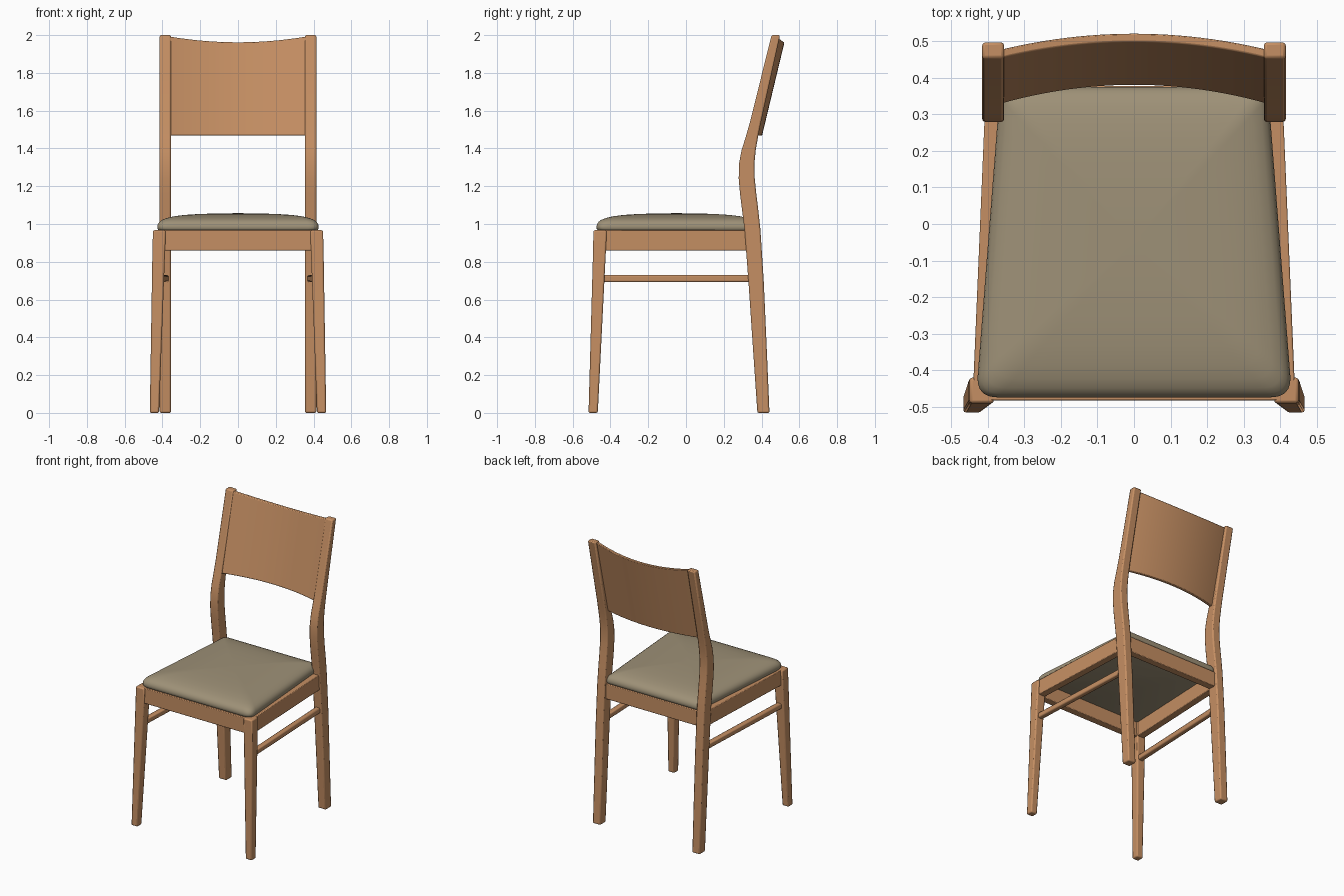
import bpy, bmesh, math
from mathutils import Vector

if "Cube" in bpy.data.objects:
    bpy.data.objects.remove(bpy.data.objects["Cube"])


def material(name, rgb):
    m = bpy.data.materials.new(name)
    m.diffuse_color = (*rgb, 1)
    m.use_nodes = True
    m.node_tree.nodes["Principled BSDF"].inputs["Base Color"].default_value = m.diffuse_color
    return m


wood = material("warm wood", (0.56, 0.275, 0.125))
fabric = material("beige fabric", (0.342, 0.283, 0.185))


def loft(name, rings, mat, bevel=0.0, angle=40):
    """Skin closed rings of equal length and cap both ends."""
    bm = bmesh.new()
    vr = [[bm.verts.new(p) for p in r] for r in rings]
    n = len(vr[0])
    for a, b in zip(vr, vr[1:]):
        for i in range(n):
            j = (i + 1) % n
            bm.faces.new((a[i], a[j], b[j], b[i]))
    bm.faces.new(vr[0][::-1])
    bm.faces.new(vr[-1])
    bmesh.ops.recalc_face_normals(bm, faces=bm.faces)
    me = bpy.data.meshes.new(name)
    bm.to_mesh(me)
    bm.free()
    me.materials.append(mat)
    ob = bpy.data.objects.new(name, me)
    bpy.context.collection.objects.link(ob)
    bpy.ops.object.select_all(action='DESELECT')
    bpy.context.view_layer.objects.active = ob
    ob.select_set(True)
    if bevel:
        mod = ob.modifiers.new("soft edges", 'BEVEL')
        mod.width = bevel
        mod.segments = 2
        mod.limit_method = 'ANGLE'
        mod.angle_limit = math.radians(40)
    bpy.ops.object.shade_smooth_by_angle(angle=math.radians(angle))
    return ob


def rect(x0, x1, y0, y1, z, s=1):
    return [(s * x, y, z) for x, y in ((x0, y0), (x1, y0), (x1, y1), (x0, y1))]


def xz_rect(xc, w, y, z0, z1, s=1):
    return [(s * (xc + dx), y, z) for dx, z in
            ((-w / 2, z0), (w / 2, z0), (w / 2, z1), (-w / 2, z1))]


# back leg side profile: height, front y, back y
profile = [(0, .378, .442), (.35, .354, .427), (.69, .331, .412), (.97, .310, .394),
           (1.08, .296, .382), (1.16, .286, .372), (1.24, .279, .364), (1.32, .281, .362),
           (1.39, .294, .369), (1.46, .316, .381), (1.54, .339, .397), (2.0, .453, .498)]

for side, s in (("left", -1), ("right", 1)):
    loft(side + "_back_leg", [rect(.355, .415, f, b, z, s) for z, f, b in profile], wood, .008)
    # tapered, splayed front leg
    loft(side + "_front_leg", [rect(.418, .467, -.516, -.467, 0, s),
                               rect(.386, .453, -.492, -.424, .86, s),
                               rect(.383, .450, -.490, -.420, .967, s)], wood, .008)
    # seat side rail and round-edged stretcher
    loft(side + "_side_rail", [xz_rect(.415, .05, -.45, .86, .967, s),
                               xz_rect(.381, .05, .35, .86, .967, s)], wood, .004)
    loft(side + "_stretcher", [xz_rect(.42, .036, -.46, .692, .73, s),
                               xz_rect(.385, .036, .36, .692, .73, s)], wood, .008)

# front and back rails
for name, x, y0, y1 in (("front_rail", .40, -.482, -.432), ("back_rail", .37, .328, .378)):
    loft(name, [rect(-x, x, y0, y1, .86), rect(-x, x, y0, y1, .967)], wood, .004)

# curved, reclined backrest with a dipped top edge
rings = []
for i in range(25):
    x = -.365 + .73 * i / 24
    u = (x / .36) ** 2
    top = 1.962 + .030 * u

    def y_at(z):
        return .379 - .05 * u + .24 * (z - 1.465)
    t = .023
    rings.append([(x, y_at(1.468), 1.468), (x, y_at(1.468) + t, 1.468),
                  (x, y_at(top) + t, top), (x, y_at(top), top)])
loft("backrest", rings, wood, .004)

# domed seat cushion: rounded trapezoid outline
corners = [(-.432, -.474, .05), (.432, -.474, .05), (.366, .375, .025), (-.366, .375, .025)]
outline = []
for k, (cx, cy, r) in enumerate(corners):
    c = Vector((cx, cy))
    p = (Vector(corners[k - 1][:2]) - c).normalized() * r * 1.2
    q = (Vector(corners[(k + 1) % 4][:2]) - c).normalized() * r * 1.2
    for i in range(9):
        t = i / 8
        outline.append(c + p * (1 - t) ** 2 + q * t ** 2)
    nxt = Vector(corners[(k + 1) % 4][:2])
    r2 = corners[(k + 1) % 4][2] * 1.2
    a, b = c + q, nxt + (c - nxt).normalized() * r2
    outline += [a.lerp(b, i / 10) for i in range(1, 10)]
mid = Vector((0, -.05))
levels = [(.955, .962), (.985, .967), (.997, .975), (1, .985), (.994, .998), (.975, 1.011),
          (.94, 1.022), (.88, 1.032), (.79, 1.041), (.66, 1.048), (.48, 1.053),
          (.25, 1.056), (.05, 1.057)]
loft("seat_cushion", [[(*(mid + (p - mid) * k), z) for p in outline] for k, z in levels],
     fabric, angle=60)
